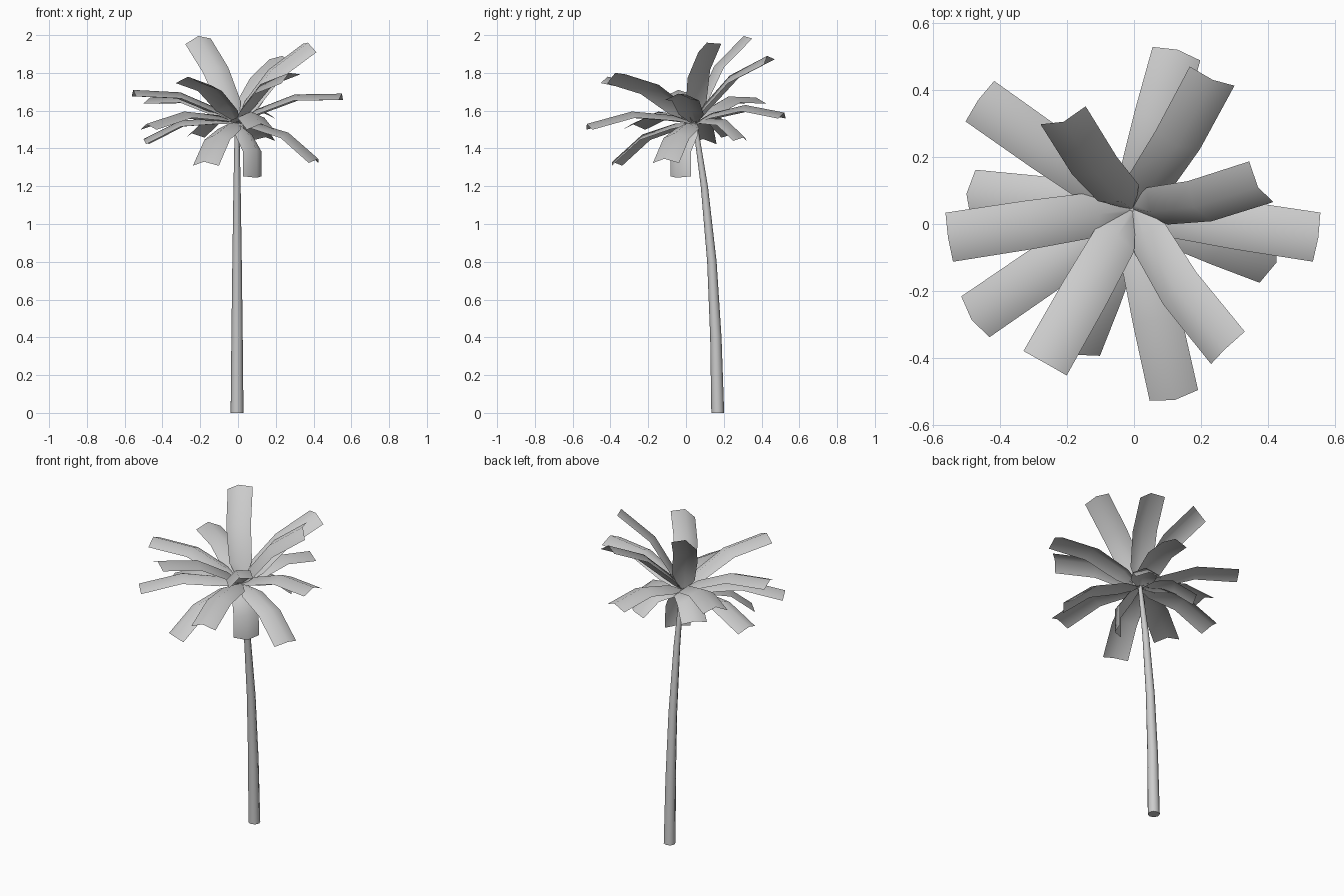
import bpy, bmesh, math
from mathutils import Vector

if "Cube" in bpy.data.objects:
    bpy.data.objects.remove(bpy.data.objects["Cube"])

UP = Vector((0, 0, 1))
CROWN = Vector((-0.005, 0.045, 1.535))


def finish(bm, name, angle=None):
    if angle:
        bmesh.ops.recalc_face_normals(bm, faces=bm.faces)
    mesh = bpy.data.meshes.new(name)
    bm.to_mesh(mesh)
    bm.free()
    for p in mesh.polygons:
        p.use_smooth = True
    obj = bpy.data.objects.new(name, mesh)
    bpy.context.collection.objects.link(obj)
    if angle:
        bpy.context.view_layer.objects.active = obj
        obj.select_set(True)
        bpy.ops.object.shade_smooth_by_angle(angle=math.radians(angle))
        obj.select_set(False)


def bridge(bm, rows, closed):
    n = len(rows[0])
    for a, b in zip(rows, rows[1:]):
        for i in range(n if closed else n - 1):
            j = (i + 1) % n
            bm.faces.new((a[i], a[j], b[j], b[i]))


# Trunk: tapered tube leaning towards the front (y, z, radius)
bm = bmesh.new()
rings = []
for y, z, r in [(0.168, 0, 0.034), (0.158, 0.4, 0.030), (0.137, 0.8, 0.025),
                (0.097, 1.2, 0.019), (0.047, 1.54, 0.012)]:
    rings.append([bm.verts.new((-0.005 + r * math.cos(k * math.tau / 8),
                                y + r * math.sin(k * math.tau / 8), z))
                  for k in range(8)])
bridge(bm, rings, True)
bm.faces.new(rings[0][::-1])
bm.faces.new(rings[-1])
finish(bm, "trunk", 50)


# Frond: arched strip bending from the crown out to its tip, rolled about its length
def frond(name, tip, bulge, roll):
    chord = Vector(tip) - CROWN
    side = Vector((chord.x, chord.y, 0)).normalized().cross(UP)
    lift = side.cross(chord).normalized()
    a = math.radians(roll)
    across = side * math.cos(a) + lift * math.sin(a)
    lift = across.cross(chord).normalized()
    bm = bmesh.new()
    rows = []
    for t, w, sag in [(0, 0.014, 0.006), (0.2, 0.067, 0.03),
                      (0.58, 0.073, 0.033), (1, 0.074, 0.034)]:
        mid = CROWN + chord * t + lift * (4 * t * (1 - t) * bulge)
        tangent = chord + lift * (4 * (1 - 2 * t) * bulge)
        normal = across.cross(tangent).normalized()
        rows.append([bm.verts.new(mid + across * (w * s) - normal * (sag * abs(s)))
                     for s in (-1, 0, 1)])
    bridge(bm, rows, False)
    finish(bm, name)


# tip x, y, z, bulge, roll in degrees
fronds = [
    # upper fronds
    (-0.21, 0.305, 1.995, 0.06, 20), (0.37, 0.11, 1.96, 0.06, -27),
    (0.235, 0.43, 1.89, 0.06, -14), (0.27, -0.375, 1.80, 0.065, -22),
    (-0.265, -0.415, 1.78, 0.065, 0),
    # middle fronds
    (0.55, -0.04, 1.69, 0.065, 0), (-0.555, -0.04, 1.71, 0.065, 0),
    (-0.465, 0.37, 1.67, 0.065, 0), (0.13, 0.52, 1.59, 0.065, 0),
    (0.122, -0.525, 1.53, 0.065, 0), (-0.485, -0.285, 1.53, 0.065, 0),
    # lower fronds
    (-0.50, 0.09, 1.45, 0.065, 0), (0.425, -0.115, 1.345, 0.065, 0),
    (-0.18, -0.39, 1.33, 0.065, 0), (0.145, 0.31, 1.46, 0.065, 0),
    (-0.245, 0.26, 1.48, 0.065, 0), (0.10, -0.05, 1.245, 0.065, 0),
]
for i, (x, y, z, bulge, roll) in enumerate(fronds):
    frond(f"frond_{i + 1}", (x, y, z), bulge, roll)
